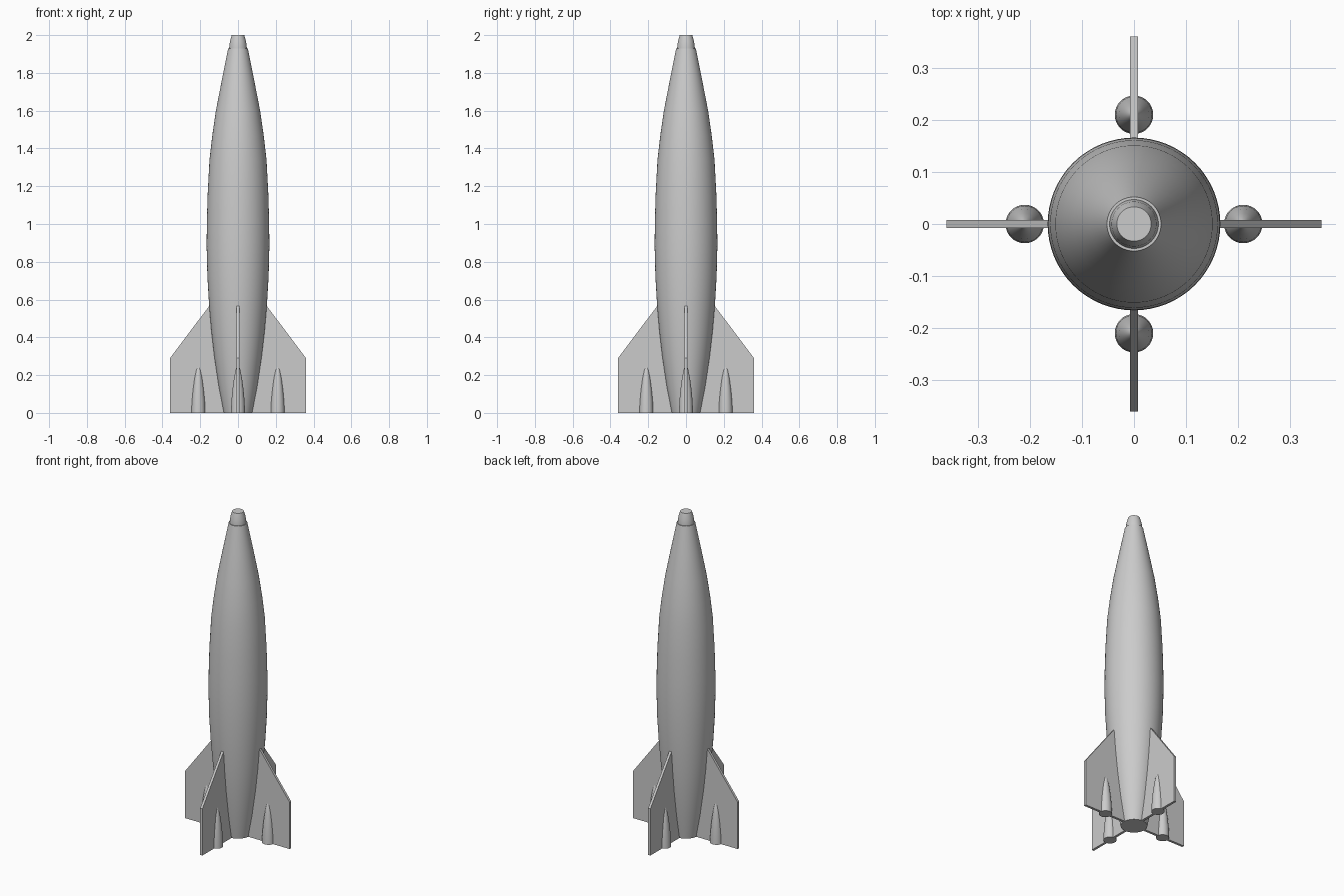
import bpy, bmesh, math
from mathutils import Matrix

cube = bpy.data.objects.get("Cube")
if cube:
    bpy.data.objects.remove(cube, do_unlink=True)

grey = bpy.data.materials.new("plain_grey")
grey.use_nodes = True
grey.diffuse_color = (0.6, 0.6, 0.6, 1)
grey.node_tree.nodes["Principled BSDF"].inputs["Base Color"].default_value = (0.6, 0.6, 0.6, 1)


def finish(name, bm, smooth=False):
    """Turn a bmesh into a named, coloured object."""
    bmesh.ops.recalc_face_normals(bm, faces=bm.faces)
    mesh = bpy.data.meshes.new(name)
    bm.to_mesh(mesh)
    bm.free()
    mesh.materials.append(grey)
    obj = bpy.data.objects.new(name, mesh)
    bpy.context.collection.objects.link(obj)
    if smooth:
        bpy.ops.object.select_all(action='DESELECT')
        obj.select_set(True)
        bpy.context.view_layer.objects.active = obj
        bpy.ops.object.shade_smooth_by_angle(angle=math.radians(30))
    return obj


def lathe(name, profile, sides, matrix=Matrix()):
    """Closed solid of revolution from (radius, height) points."""
    bm = bmesh.new()
    rings = []
    for r, z in profile:
        rings.append([bm.verts.new((r * math.cos(a), r * math.sin(a), z))
                      for a in (math.tau * i / sides for i in range(sides))])
    for low, high in zip(rings, rings[1:]):
        for i in range(sides):
            j = (i + 1) % sides
            bm.faces.new((low[i], low[j], high[j], high[i]))
    bm.faces.new(rings[0])
    bm.faces.new(rings[-1])
    bm.transform(matrix)
    return finish(name, bm, smooth=True)


def fin(name, outline, thickness, matrix):
    """Flat plate in the xz plane, extruded evenly about y = 0."""
    bm = bmesh.new()
    face = bm.faces.new([bm.verts.new((x, -thickness / 2, z)) for x, z in outline])
    top = bmesh.ops.extrude_face_region(bm, geom=[face])["geom"]
    bmesh.ops.translate(bm, vec=(0, thickness, 0),
                        verts=[v for v in top if isinstance(v, bmesh.types.BMVert)])
    bm.transform(matrix)
    return finish(name, bm)


# Spindle-shaped fuselage
lathe("fuselage", [(0.075, 0), (0.102, 0.14), (0.126, 0.3), (0.141, 0.43), (0.153, 0.57),
                   (0.162, 0.72), (0.166, 0.88), (0.165, 1.0), (0.161, 1.15), (0.151, 1.34),
                   (0.136, 1.47), (0.117, 1.6), (0.084, 1.77), (0.052, 1.93)], 64)

# Blunt nose cap, set in slightly from the fuselage
lathe("nose_cap", [(0.047, 1.9), (0.047, 1.93), (0.043, 1.965), (0.033, 2.0)], 48)

# Four fins, each carrying a bullet-shaped pod
fin_outline = [(0.03, 0), (0.36, 0), (0.36, 0.29), (0.153, 0.565), (0.03, 0.565)]
pod_profile = [(0.037, 0), (0.035, 0.06), (0.029, 0.125), (0.021, 0.185), (0.012, 0.23), (0.004, 0.25)]
for k, side in enumerate(("left", "back", "right", "front")):
    turn = Matrix.Rotation(k * math.pi / 2, 4, 'Z')
    fin(side + "_fin", fin_outline, 0.015, turn)
    lathe(side + "_pod", pod_profile, 32, turn @ Matrix.Translation((0.21, 0, 0)))
